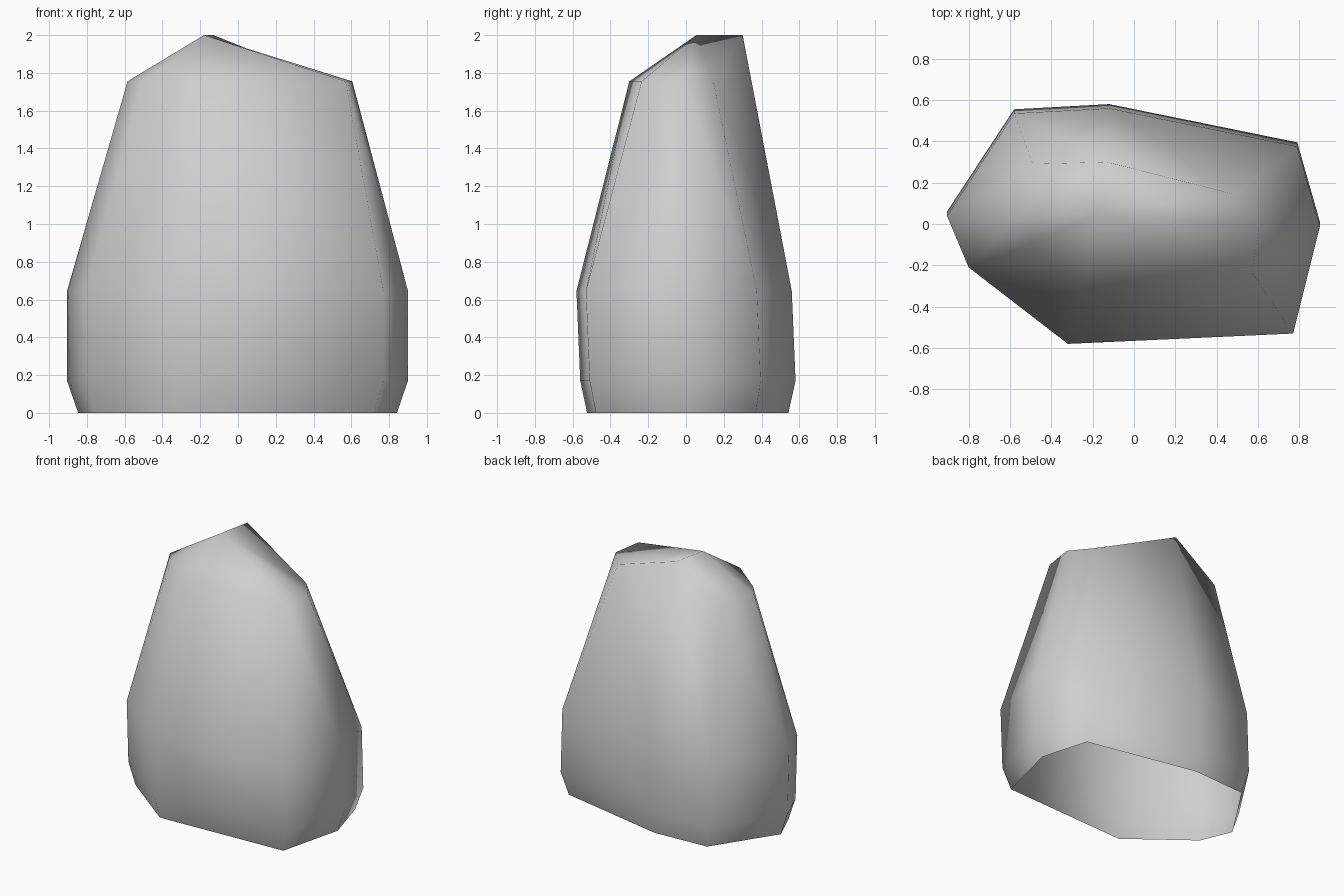
import bpy
import bmesh

# Remove the default cube if present
default = bpy.data.objects.get("Cube")
if default:
    bpy.data.objects.remove(default, do_unlink=True)

# Plan outline of the boulder's widest part, and of its shoulder
outline = [(-0.905, 0.06), (-0.58, 0.555), (-0.12, 0.58), (0.79, 0.395),
           (0.90, 0.01), (0.77, -0.51), (-0.32, -0.56), (-0.80, -0.19)]
shoulder = [(-0.585, 0.01), (-0.49, 0.29), (-0.13, 0.30), (0.48, 0.145),
            (0.605, -0.01), (0.57, -0.235), (-0.25, -0.30), (-0.50, -0.10)]
PEAK_CORNER = 2  # this shoulder corner rises to the peak height

bm = bmesh.new()


def add_ring(points, z, scale=1.0, shift=0.0):
    return [bm.verts.new((x * scale, y * scale + shift, z)) for x, y in points]


# Foot, lower wall, upper wall and shoulder rings
rings = [add_ring(outline, 0.0, scale=0.935),
         add_ring(outline, 0.17),
         add_ring(outline, 0.645, shift=-0.02),
         add_ring(shoulder, 1.755)]
rings[-1][PEAK_CORNER].co.z = 2.0
peak = bm.verts.new((-0.18, 0.055, 2.0))

# Walls between rings, open underneath
count = len(outline)
for low, high in zip(rings, rings[1:]):
    for i in range(count):
        j = (i + 1) % count
        bm.faces.new((low[i], low[j], high[j], high[i]))

# Faceted crown
for i in range(count):
    bm.faces.new((rings[-1][i], rings[-1][(i + 1) % count], peak))

# Outline runs clockwise, so turn the faces outwards
bmesh.ops.reverse_faces(bm, faces=bm.faces[:])
for face in bm.faces:
    face.smooth = True

mesh = bpy.data.meshes.new("boulder")
bm.to_mesh(mesh)
bm.free()

# Stone colour
stone = bpy.data.materials.new("stone grey")
stone.use_nodes = True
grey = (0.62, 0.62, 0.62, 1.0)
stone.diffuse_color = grey
bsdf = next(n for n in stone.node_tree.nodes if n.type == "BSDF_PRINCIPLED")
bsdf.inputs["Base Color"].default_value = grey
mesh.materials.append(stone)

boulder = bpy.data.objects.new("boulder", mesh)
bpy.context.scene.collection.objects.link(boulder)
